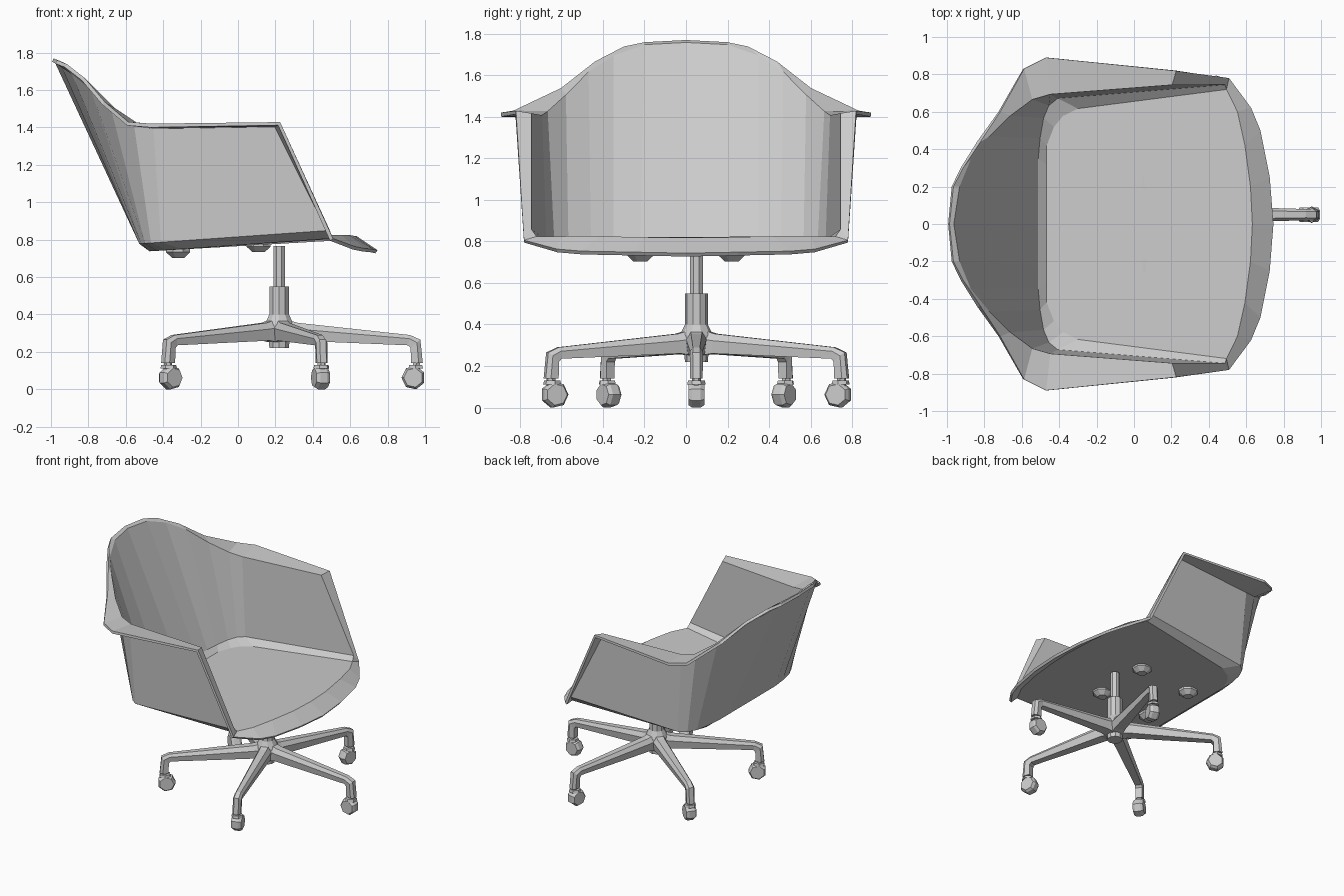
import bpy
import bmesh
import math
from mathutils import Matrix, Vector

cube = bpy.data.objects.get("Cube")
if cube:
    bpy.data.objects.remove(cube, do_unlink=True)

grey = bpy.data.materials.new("light grey")
grey.use_nodes = True
grey.diffuse_color = (0.6, 0.6, 0.6, 1)
grey.node_tree.nodes["Principled BSDF"].inputs["Base Color"].default_value = grey.diffuse_color


def finish(name, bm):
    """Turn a bmesh into a flat shaded grey object."""
    bmesh.ops.recalc_face_normals(bm, faces=bm.faces)
    mesh = bpy.data.meshes.new(name)
    bm.to_mesh(mesh)
    bm.free()
    mesh.materials.append(grey)
    obj = bpy.data.objects.new(name, mesh)
    bpy.context.collection.objects.link(obj)
    return obj


def lathe(name, profile, sides, matrix):
    """Closed solid of revolution from (radius, height) pairs."""
    bm = bmesh.new()
    rings = []
    for radius, height in profile:
        angles = [math.tau * (i + 0.5) / sides for i in range(sides)]
        rings.append([bm.verts.new((radius * math.cos(a), radius * math.sin(a), height))
                      for a in angles])
    join_rings(bm, rings)
    bmesh.ops.transform(bm, matrix=matrix, verts=bm.verts)
    return finish(name, bm)


def join_rings(bm, rings):
    for lower, upper in zip(rings, rings[1:]):
        for i in range(len(lower)):
            j = (i + 1) % len(lower)
            bm.faces.new((lower[i], lower[j], upper[j], upper[i]))
    bm.faces.new(rings[0])
    bm.faces.new(rings[-1])


def mirrored_row(bm, points):
    """Vertices from the -y end through the centre to the +y end."""
    other_side = [(x, -y, z) for x, y, z in reversed(points[1:])]
    return [bm.verts.new(p) for p in other_side + points]


def bridge(bm, row_a, row_b):
    for i in range(len(row_a) - 1):
        bm.faces.new((row_a[i], row_a[i + 1], row_b[i + 1], row_b[i]))


# Shell half, from the back centre to the front of the arm:
# floor edge (x, y), wall base (x, y), rim (x, y, z), flared lip (x, y, z)
stations = [
    ((-.47, 0), (-.52, 0), (-.97, 0, 1.75), (-.99, 0, 1.76)),
    ((-.47, .2), (-.52, .22), (-.94, .2, 1.74), (-.97, .2, 1.75)),
    ((-.47, .32), (-.52, .35), (-.88, .35, 1.69), (-.92, .3, 1.73)),
    ((-.47, .42), (-.51, .46), (-.78, .47, 1.61), (-.83, .44, 1.66)),
    ((-.43, .52), (-.49, .57), (-.67, .58, 1.5), (-.72, .6, 1.53)),
    ((-.38, .58), (-.46, .64), (-.55, .67, 1.42), (-.59, .83, 1.42)),
    ((-.3, .62), (-.41, .68), (-.45, .7, 1.4), (-.47, .89, 1.41)),
    ((.49, .72), (.48, .75), (.2, .75, 1.41), (.22, .82, 1.42)),
]


def floor_height(x):
    return .78 + .07 * x


bm = bmesh.new()
floor = mirrored_row(bm, [(x, y, floor_height(x)) for (x, y), *_ in stations])
base = mirrored_row(bm, [(x, y, floor_height(x) + .04) for _, (x, y), *_ in stations])
rim = mirrored_row(bm, [s[2] for s in stations])
lip = mirrored_row(bm, [s[3] for s in stations])
for a, b in ((floor, base), (base, rim), (rim, lip)):
    bridge(bm, a, b)

# Rolled front edge of the seat
crest = mirrored_row(bm, [(.63, 0, .81), (.62, .2, .81), (.59, .42, .815), (.55, .6, .815)])
edge = mirrored_row(bm, [(.74, 0, .735), (.72, .25, .74), (.67, .5, .745), (.62, .62, .755)])
bridge(bm, crest, edge)
bm.faces.new(floor + crest[::-1])

# Flange down the front of each arm, and the seat corner below it
for end in (0, -1):
    side = -1 if end == 0 else 1
    corner = bm.verts.new((.5, .78 * side, .8))
    bm.faces.new((base[end], rim[end], lip[end], corner))
    bm.faces.new((floor[end], base[end], corner))
    bm.faces.new((floor[end], corner, edge[end], crest[end]))
shell = finish("seat_shell", bm)
thickness = shell.modifiers.new("thickness", "SOLIDIFY")
thickness.thickness = .02
thickness.offset = 0

# Four rubber mounts under the seat
for x in (-.32, .11):
    for y in (-.22, .22):
        z = floor_height(x)
        lathe("seat_mount", [(.035, z - .055), (.07, z - .025), (.07, z)], 8,
              Matrix.Translation((x, y, 0)))

# Central column
centre = Matrix.Translation((.22, .05, 0))
lathe("column_post", [(.034, .5), (.034, .765)], 8, centre)
lathe("column_sleeve", [(.055, .22), (.06, .28), (.085, .32), (.08, .35), (.055, .4), (.055, .55)],
      10, centre)

# Leg sections: top (radius, z), bottom (radius, z), half width
leg_sections = [
    ((.03, .375), (.03, .25), .05),
    ((.1, .355), (.09, .26), .048),
    ((.7, .29), (.69, .235), .03),
    ((.755, .265), (.703, .22), .032),
    ((.768, .14), (.705, .14), .03),
]
for n in range(5):
    turn = centre @ Matrix.Rotation(math.tau * n / 5, 4, "Z")

    bm = bmesh.new()
    rings = []
    for (r1, z1), (r2, z2), w in leg_sections:
        top, bottom = Vector((r1, 0, z1)), Vector((r2, 0, z2))
        shoulder = top.lerp(bottom, .35)
        outline = [(top, .55), (shoulder, 1), (bottom, .8), (bottom, -.8), (shoulder, -1), (top, -.55)]
        rings.append([bm.verts.new(p + Vector((0, w * k, 0))) for p, k in outline])
    join_rings(bm, rings)
    bmesh.ops.transform(bm, matrix=turn, verts=bm.verts)
    finish("leg", bm)

    # Caster: stem, hood and faceted wheel
    lathe("caster_stem", [(.022, .09), (.022, .145)], 6, turn @ Matrix.Translation((.735, 0, 0)))
    lathe("caster_hood", [(.045, .11), (.04, .13)], 6, turn @ Matrix.Translation((.73, 0, 0)))
    wheel = turn @ Matrix.Translation((.718, 0, .062)) @ Matrix.Rotation(math.pi / 2, 4, "X")
    lathe("caster_wheel", [(.052, -.038), (.064, -.02), (.064, .02), (.052, .038)], 7, wheel)
